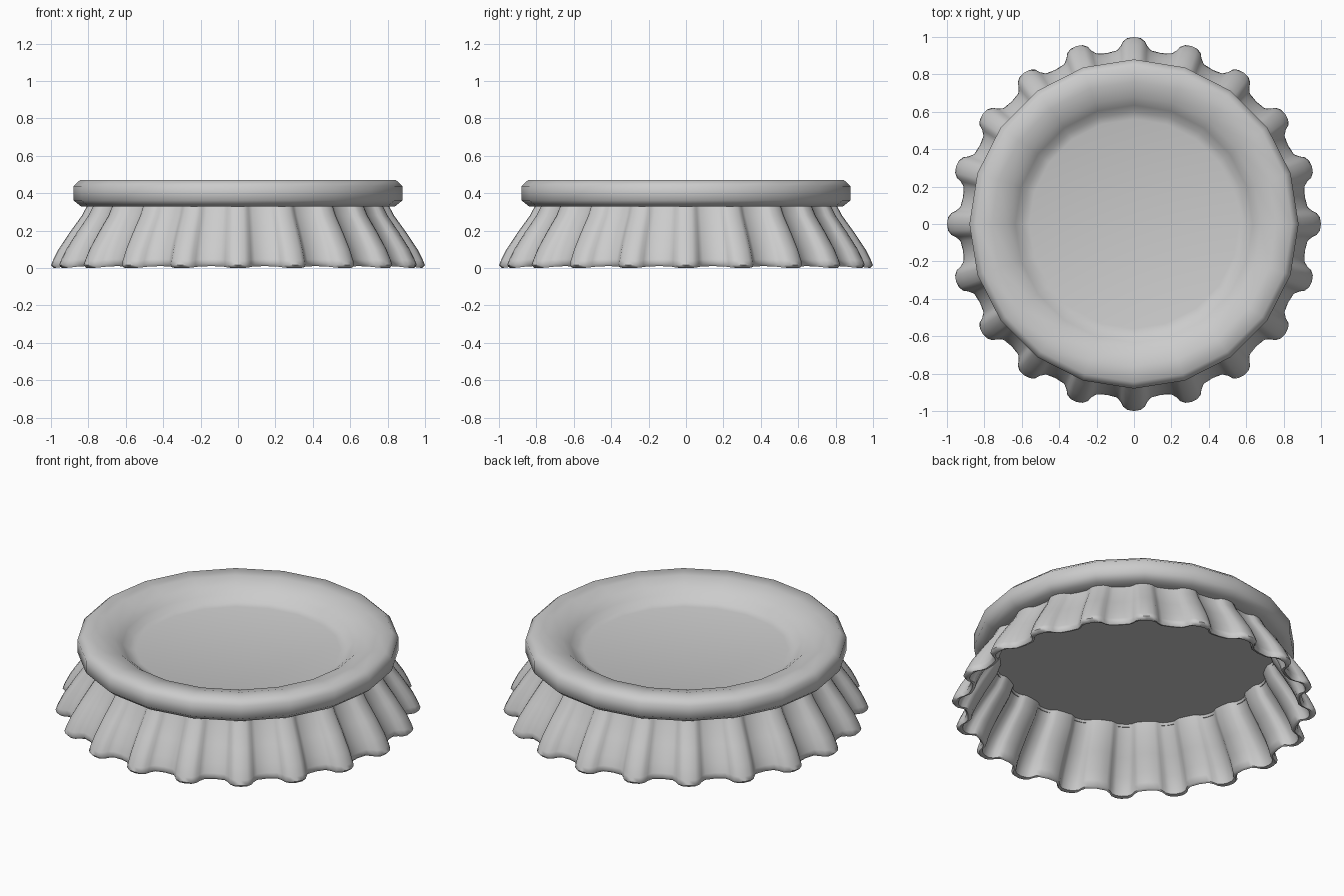
import bpy, bmesh
from math import sin, cos, pi, radians

if "Cube" in bpy.data.objects:
    bpy.data.objects.remove(bpy.data.objects["Cube"])

RIDGES = 20


def make_object(name, rings, cap_start, cap_end, angle):
    """Bridge equal-length rings of points into one smooth-shaded surface."""
    bm = bmesh.new()
    loops = [[bm.verts.new(p) for p in ring] for ring in rings]
    for a, b in zip(loops, loops[1:]):
        n = len(a)
        for i in range(n):
            j = (i + 1) % n
            bm.faces.new((a[i], a[j], b[j], b[i]))
    if cap_start:
        bm.faces.new(loops[0])
    if cap_end:
        bm.faces.new(loops[-1])
    bmesh.ops.recalc_face_normals(bm, faces=bm.faces)
    mesh = bpy.data.meshes.new(name)
    bm.to_mesh(mesh)
    bm.free()
    ob = bpy.data.objects.new(name, mesh)
    bpy.context.collection.objects.link(ob)
    bpy.ops.object.select_all(action='DESELECT')
    ob.select_set(True)
    bpy.context.view_layer.objects.active = ob
    bpy.ops.object.shade_smooth_by_angle(angle=radians(angle))
    return ob


# Cap top: 20-sided rolled rim around a sunken dish, open underneath
def round_ring(r, z):
    return [(r * cos(2 * pi * i / RIDGES), r * sin(2 * pi * i / RIDGES), z)
            for i in range(RIDGES)]


top_profile = [(0.77, 0.33), (0.84, 0.33), (0.88, 0.362), (0.88, 0.438),
               (0.845, 0.47), (0.76, 0.467), (0.68, 0.445), (0.635, 0.41),
               (0.60, 0.38), (0.56, 0.37)]
make_object("cap_top", [round_ring(r, z) for r, z in top_profile],
            False, True, 60)

# Crimp shape over one ridge: (degrees from the ridge, height of the bump 0..1)
crimp = [(-5.6, 0.1), (-4.2, 0.4), (-3.4, 0.72), (-2, 0.93), (0, 1),
         (2, 0.93), (3.4, 0.72), (4.2, 0.4), (5.6, 0.1), (9, 0)]


def crimped_ring(tip, valley, z, lift):
    pts = []
    for k in range(RIDGES):
        for deg, h in crimp:
            a = radians(k * 360 / RIDGES + deg)
            r = valley + (tip - valley) * h
            pts.append((r * cos(a), r * sin(a), z + lift * (1 - h)))
    return pts


# Fluted skirt: outside downwards, round the lip, inside up to the flat floor
# Columns: tip radius, valley radius, height, extra height in the valleys
skirt_profile = [(0.80, 0.765, 0.345, 0), (0.835, 0.79, 0.28, 0),
                 (0.90, 0.845, 0.19, 0), (0.96, 0.895, 0.10, 0),
                 (0.99, 0.918, 0.04, 0.008), (1.0, 0.925, 0.015, 0.01),
                 (0.985, 0.912, 0.0, 0.01), (0.965, 0.895, 0.005, 0.01),
                 (0.955, 0.885, 0.04, 0.008), (0.925, 0.862, 0.10, 0),
                 (0.865, 0.812, 0.19, 0), (0.80, 0.757, 0.28, 0),
                 (0.765, 0.735, 0.345, 0)]
make_object("crimped_skirt", [crimped_ring(*row) for row in skirt_profile],
            False, True, 60)
